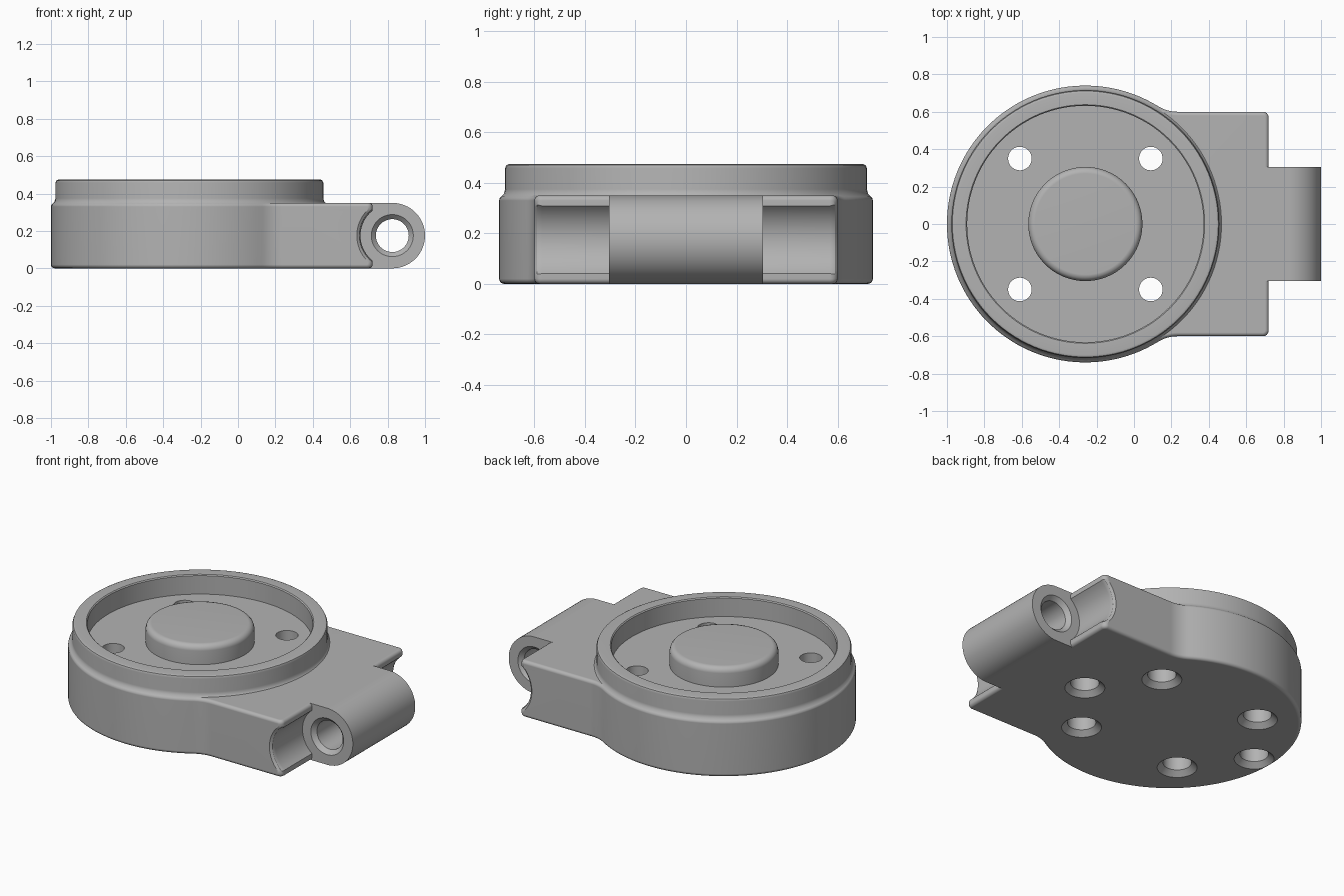
import bpy, bmesh, math
from mathutils import Matrix, Vector

if "Cube" in bpy.data.objects:
    bpy.data.objects.remove(bpy.data.objects["Cube"], do_unlink=True)

grey = bpy.data.materials.new("plain grey")
grey.use_nodes = True
GREY = (0.45, 0.45, 0.45, 1)
grey.diffuse_color = GREY
grey.node_tree.nodes["Principled BSDF"].inputs["Base Color"].default_value = GREY

CX, R, H = -0.26, 0.74, 0.35       # disc centre, disc radius, plate height
PIN_X, PIN_Z = 0.825, H / 2        # hinge axis


def finish(name, bm):
    bmesh.ops.recalc_face_normals(bm, faces=bm.faces)
    mesh = bpy.data.meshes.new(name)
    bm.to_mesh(mesh)
    bm.free()
    mesh.materials.append(grey)
    obj = bpy.data.objects.new(name, mesh)
    bpy.context.collection.objects.link(obj)
    return obj


def lathe(name, profile, loc, along_y=False, steps=64):
    """Solid of revolution; the profile is (radius, height), closed on the axis."""
    bm = bmesh.new()
    vs = [bm.verts.new((r, 0, h)) for r, h in profile]
    es = [bm.edges.new(pair) for pair in zip(vs, vs[1:])]
    bmesh.ops.spin(bm, geom=vs + es, cent=(0, 0, 0), axis=(0, 0, 1),
                   angle=math.tau, steps=steps)
    bmesh.ops.remove_doubles(bm, verts=bm.verts, dist=1e-5)
    if along_y:
        bm.transform(Matrix.Rotation(math.pi / 2, 4, 'X'))
    bm.transform(Matrix.Translation(loc))
    return finish(name, bm)


def prism(name, points, direction, bevel=0):
    """Extruded outline, with its two rims optionally rounded."""
    bm = bmesh.new()
    base = bm.faces.new([bm.verts.new(p) for p in points])
    ext = bmesh.ops.extrude_face_region(bm, geom=[base])
    top = [g for g in ext["geom"] if isinstance(g, bmesh.types.BMFace)][0]
    bmesh.ops.translate(bm, verts=top.verts, vec=direction)
    if not any(f is base for f in bm.faces):
        base = bm.faces.new([bm.verts[i] for i in range(len(points))])
    if bevel:
        rims = list(set(base.edges) | set(top.edges))
        bmesh.ops.bevel(bm, geom=rims, offset=bevel, segments=4,
                        profile=0.5, affect='EDGES')
    return finish(name, bm)


def arc(cx, cy, r, a0, a1, n):
    return [(cx + r * math.cos(a0 + (a1 - a0) * i / n),
             cy + r * math.sin(a0 + (a1 - a0) * i / n)) for i in range(n + 1)]


def combine(target, tool, operation):
    mod = target.modifiers.new(tool.name, 'BOOLEAN')
    mod.operation, mod.object, mod.solver = operation, tool, 'EXACT'
    bpy.context.view_layer.objects.active = target
    bpy.ops.object.modifier_apply(modifier=mod.name)
    bpy.data.objects.remove(tool, do_unlink=True)


# Plate outline: half disc, blend, square arm; then mirrored in y
blend, side, end, corner = 0.2, 0.6, 0.72, 0.03
dx = math.sqrt((R + blend) ** 2 - (side + blend) ** 2)
tangent = math.atan2(side + blend, dx)
half = arc(end - corner, side - corner, corner, 0, math.pi / 2, 4)
half += arc(CX + dx, side + blend, blend, -math.pi / 2, tangent - math.pi, 8)
half += arc(CX, 0, R, tangent, math.pi, 44)[1:]
outline = half + [(x, -y) for x, y in reversed(half[:-1])]
body = prism("hinged_cup_body", [(x, y, 0) for x, y in outline], Vector((0, 0, H)), 0.02)

# Concave clearance beside the hinge knuckle, flared at the arm sides
groove = [(0, -0.7), (0.19, -0.7), (0.19, -0.6), (0.177, -0.59), (0.17, -0.57)]
groove += [(r, -h) for r, h in reversed(groove)]
combine(body, lathe("groove", groove, (PIN_X, 0, PIN_Z), True), 'DIFFERENCE')

# Hinge knuckle
knuckle = [(0.45, 0), *arc(PIN_X, PIN_Z, PIN_Z, -math.pi / 2, math.pi / 2, 32), (0.45, H)]
combine(body, prism("knuckle", [(x, -0.305, z) for x, z in knuckle],
                    Vector((0, 0.61, 0))), 'UNION')

# Raised rim, recessed floor and central boss
crown = [(0, 0.2), (0.7, 0.2), (0.7, 0.3), (0.737, 0.335), (0.731, 0.347),
         (0.721, 0.357), (0.716, 0.375), (0.716, 0.458), (0.711, 0.47), (0.7, 0.475),
         (0.638, 0.475), (0.632, 0.469), (0.632, 0.355), (0.305, 0.355), (0.305, 0.44),
         (0.3, 0.457), (0.288, 0.47), (0.27, 0.475), (0, 0.475)]
combine(body, lathe("crown", crown, (CX, 0, 0), steps=112), 'UNION')

# Countersunk hinge bore
bore = [(0, -0.33), (0.137, -0.33), (0.088, -0.28)]
bore += [(r, -h) for r, h in reversed(bore)]
combine(body, lathe("pin_bore", bore, (PIN_X, 0, PIN_Z), True, 48), 'DIFFERENCE')

# Countersunk screw holes, four through the floor and two blind
sink = [(0, -0.03), (0.145, -0.03), (0.08, 0.03)]
through = sink + [(0.08, 0.22), (0.063, 0.22), (0.063, 0.6), (0, 0.6)]
blind = sink + [(0.08, 0.25), (0, 0.25)]
for sx in (-1, 1):
    for sy in (-1, 1):
        combine(body, lathe("screw_hole", through, (CX + sx * 0.35, sy * 0.35, 0),
                            steps=40), 'DIFFERENCE')
    combine(body, lathe("blind_hole", blind, (CX + sx * 0.62, 0, 0), steps=40), 'DIFFERENCE')

# Smooth shading with crisp edges and clean flats
bpy.ops.object.select_all(action='DESELECT')
body.select_set(True)
bpy.context.view_layer.objects.active = body
bpy.ops.object.shade_smooth_by_angle(angle=math.radians(32))
flats = body.modifiers.new("clean_flats", 'WEIGHTED_NORMAL')
flats.keep_sharp = True
